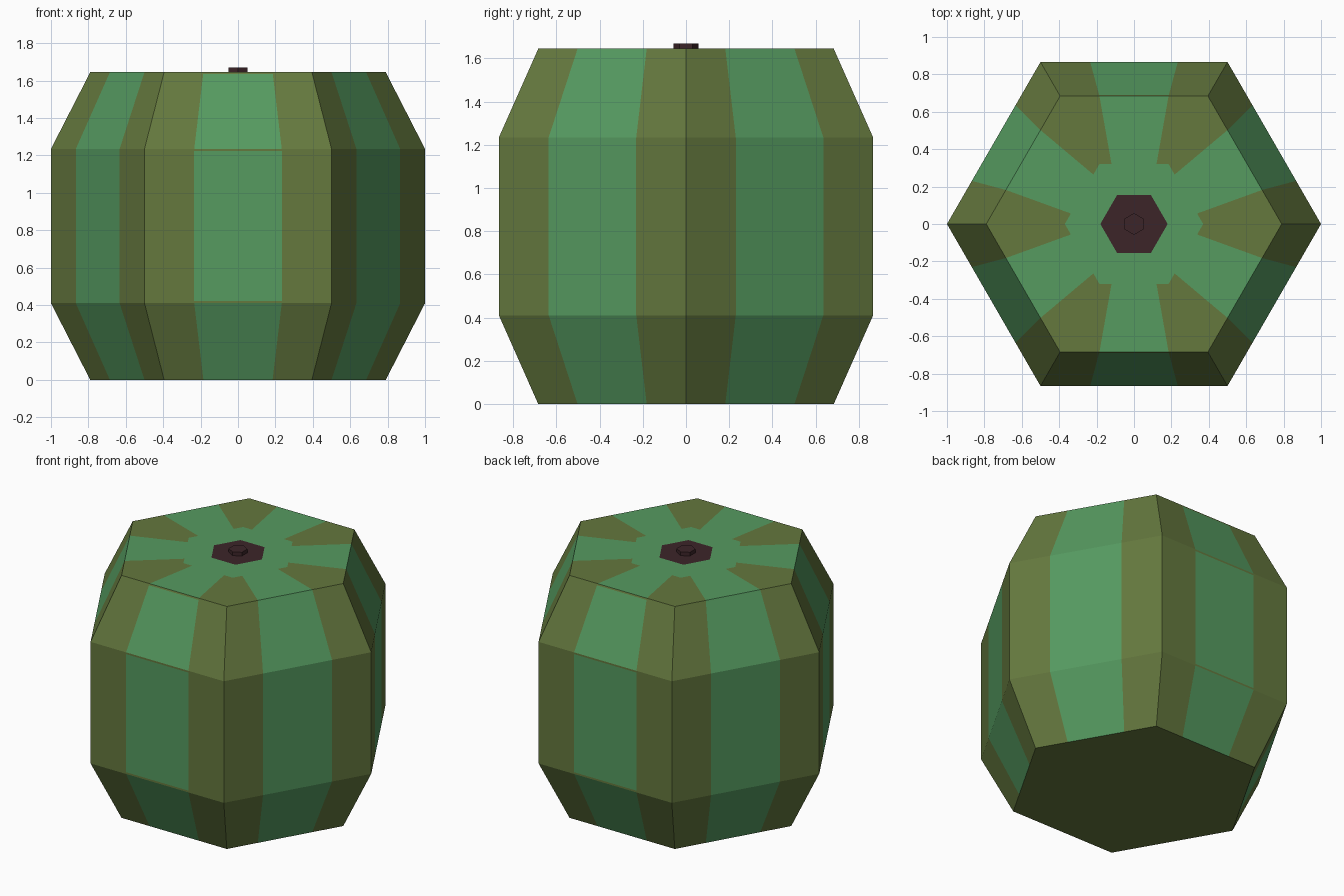
import bpy, bmesh
from math import radians
from mathutils import Vector, Matrix

if "Cube" in bpy.data.objects:
    bpy.data.objects.remove(bpy.data.objects["Cube"])


def material(name, rgb):
    m = bpy.data.materials.new(name)
    m.use_nodes = True
    m.diffuse_color = (*rgb, 1)
    m.node_tree.nodes["Principled BSDF"].inputs["Base Color"].default_value = (*rgb, 1)
    return m


OLIVE = material("olive rind", (0.128, 0.188, 0.048))
GREEN = material("green stripe", (0.092, 0.325, 0.117))
BROWN = material("dark brown stem", (0.046, 0.018, 0.022))
SIDES = 6


def make_object(name, bm, materials):
    bmesh.ops.recalc_face_normals(bm, faces=bm.faces)
    mesh = bpy.data.meshes.new(name)
    bm.to_mesh(mesh)
    bm.free()
    for m in materials:
        mesh.materials.append(m)
    obj = bpy.data.objects.new(name, mesh)
    bpy.context.collection.objects.link(obj)
    return obj


def corner(i, radius, z):
    return Matrix.Rotation(radians(60 * i), 3, "Z") @ Vector((radius, 0, 0)) + Vector((0, 0, z))


def ring(bm, radius, z, stripe):
    """Hexagon outline, each side split at the edges of its centred stripe."""
    verts = []
    for i in range(SIDES):
        a, b = corner(i, radius, z), corner(i + 1, radius, z)
        for t in (0, 0.5 - stripe / 2, 0.5 + stripe / 2):
            verts.append(bm.verts.new(a.lerp(b, t)))
    return verts


# Rind: radius, height, stripe share of the side, colouring of the band above
PROFILE = [
    (0.79, 0.0, 0.468, "striped"),
    (1.0, 0.41, 0.468, "seam"),
    (1.0, 0.422, 0.468, "striped"),
    (1.0, 1.223, 0.468, "seam"),
    (1.0, 1.235, 0.468, "striped"),
    (0.795, 1.635, 0.468, "seam"),
    (0.79, 1.645, 0.468, "striped"),
    (0.37, 1.645, 0.65, "green"),
    (0.18, 1.645, 0.65, "green"),
]
bm = bmesh.new()
rings = [ring(bm, r, z, s) for r, z, s, _ in PROFILE]
for lower, upper, row in zip(rings, rings[1:], PROFILE):
    n = len(lower)
    for k in range(n):
        j = (k + 1) % n
        face = bm.faces.new((lower[k], lower[j], upper[j], upper[k]))
        striped = k % 3 == 1
        # seams cut the stripe on the front and back sides only
        if row[3] == "seam" and k // 3 in (1, 4):
            striped = False
        face.material_index = 1 if striped or row[3] == "green" else 0
bm.faces.new(rings[0]).material_index = 0
bm.faces.new(rings[-1]).material_index = 2
make_object("melon_rind", bm, (OLIVE, GREEN, BROWN))

# Short stem stub in the middle of the dark patch
bm = bmesh.new()
bmesh.ops.create_cone(bm, cap_ends=True, segments=SIDES, radius1=0.058, radius2=0.058, depth=0.03,
                      matrix=Matrix.Translation((0, 0, 1.655)))
stem = make_object("stem", bm, (BROWN,))
